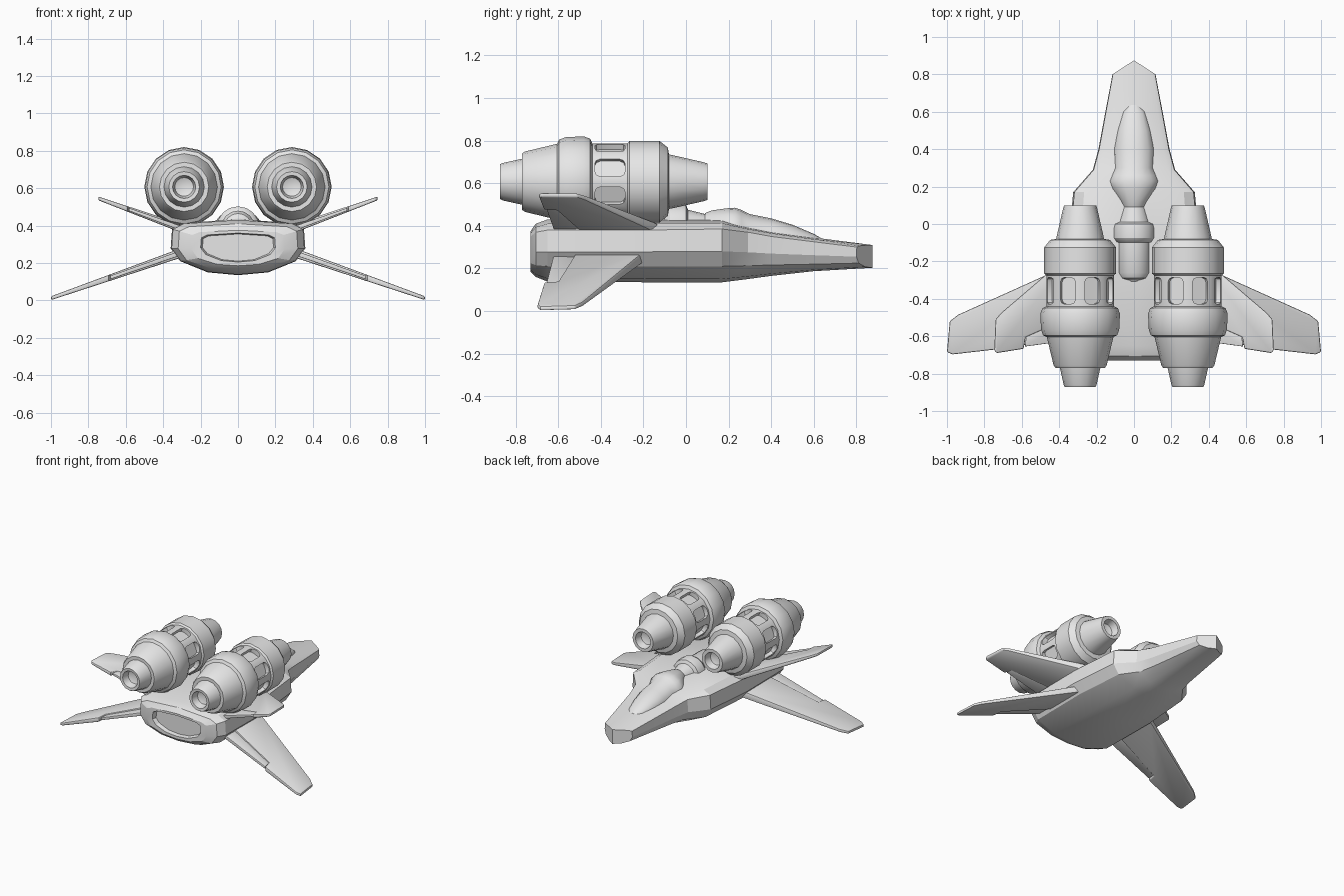
import bpy, bmesh, math
from mathutils import Matrix, Vector

if "Cube" in bpy.data.objects:
    bpy.data.objects.remove(bpy.data.objects["Cube"])

GREY = (0.8, 0.8, 0.8, 1)
mat = bpy.data.materials.new("hull grey")
mat.use_nodes = True
mat.diffuse_color = GREY
mat.node_tree.nodes["Principled BSDF"].inputs["Base Color"].default_value = GREY


def make(name, bm):
    bmesh.ops.recalc_face_normals(bm, faces=bm.faces)
    me = bpy.data.meshes.new(name)
    bm.to_mesh(me)
    bm.free()
    me.materials.append(mat)
    ob = bpy.data.objects.new(name, me)
    bpy.context.collection.objects.link(ob)
    return ob


def finish(ob, angle=32, mirror=False, bevel=0, cutter=None):
    """Apply the modifiers, then smooth while keeping hard edges."""
    if cutter:
        m = ob.modifiers.new("cut", 'BOOLEAN')
        m.object, m.solver = cutter, 'EXACT'
    if bevel:
        m = ob.modifiers.new("bevel", 'BEVEL')
        m.width, m.segments, m.limit_method = bevel, 2, 'ANGLE'
    if mirror:
        ob.modifiers.new("mirror", 'MIRROR').use_mirror_merge = False
    bpy.ops.object.select_all(action='DESELECT')
    bpy.context.view_layer.objects.active = ob
    ob.select_set(True)
    for m in list(ob.modifiers):
        bpy.ops.object.modifier_apply(modifier=m.name)
    bpy.ops.object.shade_smooth_by_angle(angle=math.radians(angle))


def lathe(name, profile, x, z, steps=16):
    """Revolve (y, radius) points around an axis along y."""
    bm = bmesh.new()
    vs = [bm.verts.new((x, y, z + r)) for y, r in profile]
    es = [bm.edges.new(p) for p in zip(vs, vs[1:])]
    bmesh.ops.spin(bm, geom=vs + es, cent=(x, 0, z), axis=(0, 1, 0),
                   angle=math.tau, steps=steps)
    bmesh.ops.remove_doubles(bm, verts=bm.verts, dist=0.0005)
    return make(name, bm)


def loft(name, rings):
    """Skin closed rings; each end is capped in two halves split at the middle."""
    bm = bmesh.new()
    loops = [[bm.verts.new(p) for p in ring] for ring in rings]
    n = len(loops[0])
    for a, b in zip(loops, loops[1:]):
        for i in range(n):
            j = (i + 1) % n
            bm.faces.new((a[i], a[j], b[j], b[i]))
    for end in (loops[0], loops[-1]):
        bm.faces.new(end[:n // 2 + 1])
        bm.faces.new(end[n // 2:] + end[:1])
    return make(name, bm)


# Fuselage: faceted sections from the recessed tail plate to the wedge nose
def section(y, w, bottom, chine, shoulder, top, sweep=0):
    half = [(0, bottom), (0.45 * w, bottom + 0.2 * (chine - bottom)), (0.86 * w, chine),
            (w, chine + 0.4 * (shoulder - chine)), (0.98 * w, shoulder),
            (0.82 * w, shoulder + 0.6 * (top - shoulder)), (0, top)]
    pts = half + [(-x, z) for x, z in half[-2:0:-1]]
    return [(x, y - sweep * abs(x), z) for x, z in pts]


hull = [
    (-0.70, 0.19, 0.21, 0.25, 0.33, 0.355),
    (-0.73, 0.20, 0.205, 0.245, 0.335, 0.36),
    (-0.73, 0.25, 0.185, 0.225, 0.35, 0.375),
    (-0.705, 0.32, 0.16, 0.215, 0.37, 0.41),
    (-0.65, 0.355, 0.138, 0.21, 0.38, 0.43),
    (-0.20, 0.36, 0.135, 0.21, 0.38, 0.435),
    (0.17, 0.325, 0.135, 0.21, 0.385, 0.43),
    (0.29, 0.22, 0.15, 0.213, 0.37, 0.395),
    (0.40, 0.19, 0.165, 0.216, 0.35, 0.375),
    (0.60, 0.153, 0.187, 0.22, 0.325, 0.345),
    (0.875, 0.115, 0.203, 0.225, 0.30, 0.31, 0.65),
]
finish(loft("fuselage", [section(*s) for s in hull]), angle=24)


# Cockpit canopy: elliptical sections (y, half width, base, top)
def oval(y, w, base, top, n=16):
    return [(w * math.sin(math.tau * i / n), y, base - (top - base) * math.cos(math.tau * i / n))
            for i in range(n)]


canopy = [
    (0.635, 0.03, 0.325, 0.342), (0.60, 0.06, 0.33, 0.362), (0.50, 0.09, 0.34, 0.405),
    (0.40, 0.11, 0.35, 0.435), (0.30, 0.105, 0.36, 0.455), (0.26, 0.122, 0.37, 0.475),
    (0.23, 0.135, 0.375, 0.485), (0.19, 0.122, 0.385, 0.482), (0.12, 0.075, 0.39, 0.472),
    (0.09, 0.062, 0.39, 0.46),
]
finish(loft("canopy", [oval(*s) for s in canopy]), angle=45)

# Spine: stepped barrel behind the canopy
spine = [(0.10, 0), (0.09, 0.065), (0.01, 0.085), (0.0, 0.108), (-0.02, 0.113),
         (-0.075, 0.113), (-0.095, 0.10), (-0.10, 0.09), (-0.26, 0.09), (-0.29, 0.075),
         (-0.30, 0.05), (-0.37, 0)]
finish(lathe("spine_barrel", spine, 0, 0.39))

# Engines: revolved pods with open ends and a ring of windows
EX, EZ = 0.288, 0.607
pod = [(-0.80, 0), (-0.82, 0.05), (-0.87, 0.062), (-0.872, 0.082), (-0.86, 0.088),
       (-0.77, 0.108), (-0.77, 0.132), (-0.755, 0.142), (-0.605, 0.178), (-0.595, 0.198),
       (-0.565, 0.209), (-0.48, 0.213), (-0.45, 0.202), (-0.44, 0.180), (-0.275, 0.180),
       (-0.265, 0.192), (-0.125, 0.192), (-0.085, 0.160), (-0.08, 0.128), (-0.06, 0.124),
       (0.08, 0.092), (0.10, 0.086), (0.10, 0.062), (0.05, 0.05), (0.03, 0)]
engines = lathe("engines", pod, EX, EZ)

bm = bmesh.new()
for k in range(8):
    turn = Matrix.Translation((EX, -0.357, EZ)) @ Matrix.Rotation(math.radians(22.5 + 45 * k), 4, 'Y')
    box = bmesh.ops.create_cube(bm, size=1)["verts"]
    bmesh.ops.scale(bm, vec=(0.088, 0.142, 0.10), verts=box)
    bmesh.ops.translate(bm, vec=(0, 0, 0.195), verts=box)
    edges = {e for v in box for e in v.link_edges
             if abs((e.verts[0].co - e.verts[1].co).z) > 0.05}
    cut = bmesh.ops.bevel(bm, geom=list(edges), offset=0.025, segments=2, profile=0.5,
                          affect='EDGES')
    whole = {v for v in box if v.is_valid} | set(cut["verts"])
    bmesh.ops.transform(bm, matrix=turn, verts=list(whole))
cutter = make("window_cutter", bm)
cutter.hide_render = True
finish(engines, mirror=True, cutter=cutter)
bpy.data.objects.remove(cutter)


# Wings: tapered plates with plan outlines (x, y), tilted by slope
def wing(name, outline, x0, z0, slope, tip_x, root_t, tip_t, bevel):
    bm = bmesh.new()
    sides = []
    for s in (-0.5, 0.5):
        ring = []
        for x, y in outline:
            f = (x - x0) / (tip_x - x0)
            t = root_t + (tip_t - root_t) * f
            ring.append(bm.verts.new((x, y, z0 + slope * (x - x0) + s * t)))
        sides.append(ring)
        bm.faces.new(ring)
    n = len(outline)
    for i in range(n):
        j = (i + 1) % n
        bm.faces.new((sides[0][i], sides[0][j], sides[1][j], sides[1][i]))
    finish(make(name, bm), mirror=True, bevel=bevel)


lower = (0.33, 0.245, -0.348, 1.0)
wing("lower_wings", [(0.25, -0.175), (0.33, -0.21), (0.94, -0.485), (0.985, -0.52),
                     (1.0, -0.685), (0.97, -0.697), (0.69, -0.665), (0.68, -0.60),
                     (0.25, -0.50)], *lower, 0.05, 0.02, 0.007)
wing("lower_flaps", [(0.25, -0.48), (0.675, -0.58), (0.683, -0.655), (0.25, -0.615)],
     *lower, 0.026, 0.012, 0.003)

upper = (0.33, 0.395, 0.361, 0.745)
wing("upper_wings", [(0.25, -0.10), (0.33, -0.15), (0.71, -0.475), (0.74, -0.51),
                     (0.747, -0.675), (0.735, -0.69), (0.59, -0.667), (0.58, -0.605),
                     (0.25, -0.46)], *upper, 0.045, 0.02, 0.007)
wing("upper_flaps", [(0.25, -0.44), (0.575, -0.585), (0.583, -0.655), (0.25, -0.61)],
     *upper, 0.024, 0.012, 0.003)
